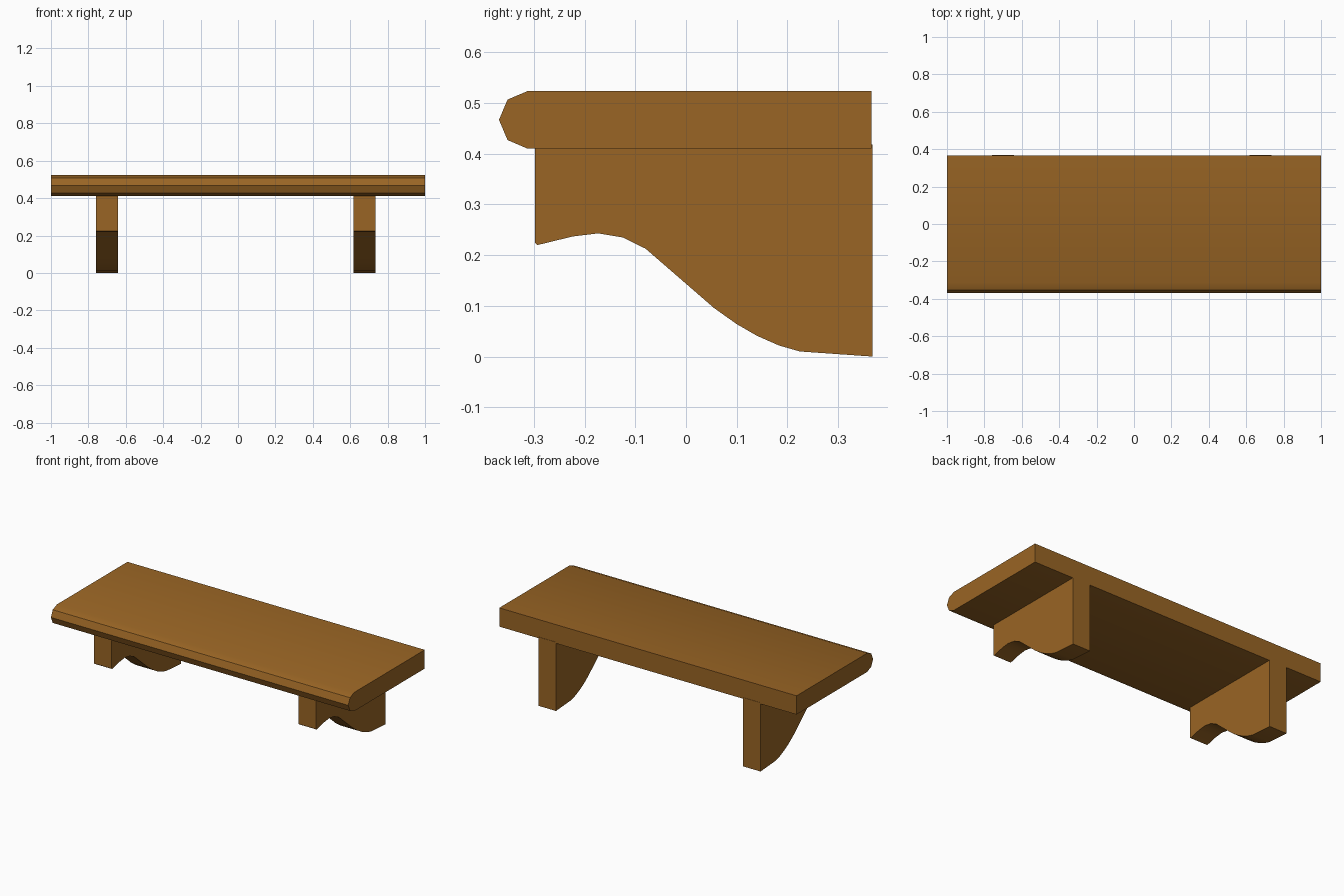
import bpy
import bmesh
import math

cube = bpy.data.objects.get("Cube")
if cube:
    bpy.data.objects.remove(cube, do_unlink=True)

wood = bpy.data.materials.new("warm brown wood")
wood.use_nodes = True
color = (0.32, 0.13, 0.018, 1)
wood.diffuse_color = color
wood.node_tree.nodes["Principled BSDF"].inputs["Base Color"].default_value = color


def extrude_profile(name, profile, x_min, x_max):
    """Extrude a (y, z) outline along x."""
    bm = bmesh.new()
    face = bm.faces.new([bm.verts.new((x_min, y, z)) for y, z in profile])
    side = bmesh.ops.extrude_face_region(bm, geom=[face])
    verts = [v for v in side["geom"] if isinstance(v, bmesh.types.BMVert)]
    bmesh.ops.translate(bm, verts=verts, vec=(x_max - x_min, 0, 0))
    bmesh.ops.recalc_face_normals(bm, faces=bm.faces)
    mesh = bpy.data.meshes.new(name)
    bm.to_mesh(mesh)
    bm.free()
    mesh.materials.append(wood)
    obj = bpy.data.objects.new(name, mesh)
    bpy.context.collection.objects.link(obj)
    bpy.ops.object.select_all(action='DESELECT')
    obj.select_set(True)
    bpy.context.view_layer.objects.active = obj
    bpy.ops.object.shade_smooth_by_angle(angle=math.radians(30))
    return obj


# Shelf board with a faceted, rounded front edge
board = [(0.366, 0.41), (0.366, 0.524), (-0.312, 0.524), (-0.352, 0.507),
         (-0.369, 0.467), (-0.352, 0.427), (-0.312, 0.41)]
extrude_profile("shelf_board", board, -1, 1)

# Two brackets with an S-shaped lower edge
bracket = [(0.368, 0.418), (-0.298, 0.418), (-0.298, 0.224), (-0.293, 0.22),
           (-0.223, 0.237), (-0.173, 0.243), (-0.125, 0.235), (-0.08, 0.213),
           (0.055, 0.096), (0.1, 0.064), (0.14, 0.041), (0.183, 0.022),
           (0.225, 0.01), (0.368, 0.0)]
for name, center in (("right_bracket", -0.7), ("left_bracket", 0.676)):
    extrude_profile(name, bracket, center - 0.059, center + 0.059)
